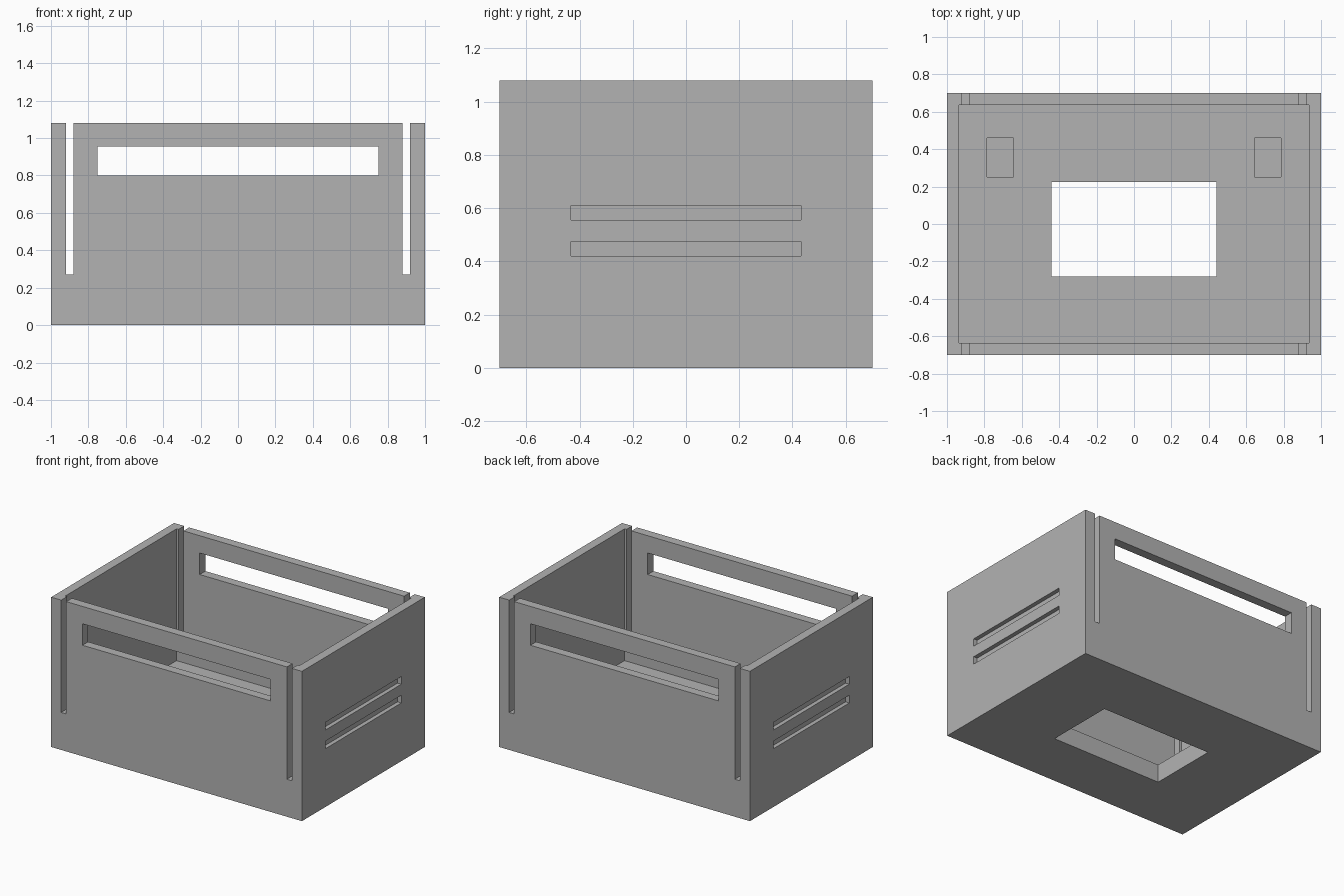
import bpy

if "Cube" in bpy.data.objects:
    bpy.data.objects.remove(bpy.data.objects["Cube"], do_unlink=True)

grey = bpy.data.materials.new("plain grey")
grey.use_nodes = True
grey.diffuse_color = (0.45, 0.45, 0.45, 1)
grey.node_tree.nodes["Principled BSDF"].inputs["Base Color"].default_value = (0.45, 0.45, 0.45, 1)


def box(name, xs, ys, zs):
    """Axis-aligned box given by its range on each axis."""
    spans = (xs, ys, zs)
    bpy.ops.mesh.primitive_cube_add(size=1, location=[(a + b) / 2 for a, b in spans])
    ob = bpy.context.object
    ob.name = name
    ob.scale = [b - a for a, b in spans]
    bpy.ops.object.transform_apply(location=True, rotation=False, scale=True)
    ob.data.materials.append(grey)
    return ob


def cut(body, name, xs, ys, zs):
    """Remove a box-shaped volume from the body."""
    cutter = box(name, xs, ys, zs)
    cutter.hide_render = True
    mod = body.modifiers.new(name, "BOOLEAN")
    mod.operation = "DIFFERENCE"
    mod.solver = "EXACT"
    mod.object = cutter
    bpy.context.view_layer.objects.active = body
    bpy.ops.object.modifier_apply(modifier=mod.name)
    bpy.data.objects.remove(cutter, do_unlink=True)


def mirrored(side, a, b):
    return tuple(sorted((side * a, side * b)))


W, D, H = 1.0, 0.70, 1.08      # half width, half depth, height
WALL, FLOOR = 0.065, 0.13
OUT = 0.2                      # cutter overshoot

# Open-topped crate
crate = box("crate", (-W, W), (-D, D), (0, H))
cut(crate, "cavity", (WALL - W, W - WALL), (WALL - D, D - WALL), (FLOOR, H + OUT))

# Opening in the floor
cut(crate, "floor_opening", (-0.44, 0.44), (-0.28, 0.225), (-OUT, FLOOR + OUT))

# Long handle window through the front and back walls
cut(crate, "handle_window", (-0.75, 0.75), (-D - OUT, D + OUT), (0.80, 0.955))

for side in (-1, 1):
    # Vertical slots, open at the top, through front and back walls
    cut(crate, "corner_slot", mirrored(side, 0.88, 0.92), (-D - OUT, D + OUT), (0.27, H + OUT))
    # Shallow pocket in the floor
    cut(crate, "floor_pocket", mirrored(side, 0.645, 0.785), (0.25, 0.46), (FLOOR / 2, FLOOR + OUT))
    # Two shallow grooves on the outer side wall
    for low in (0.42, 0.555):
        cut(crate, "side_groove", mirrored(side, W - 0.03, W + OUT), (-0.432, 0.432), (low, low + 0.055))

# Keep a single material slot
for face in crate.data.polygons:
    face.material_index = 0
while len(crate.data.materials) > 1:
    crate.data.materials.pop(index=len(crate.data.materials) - 1)
